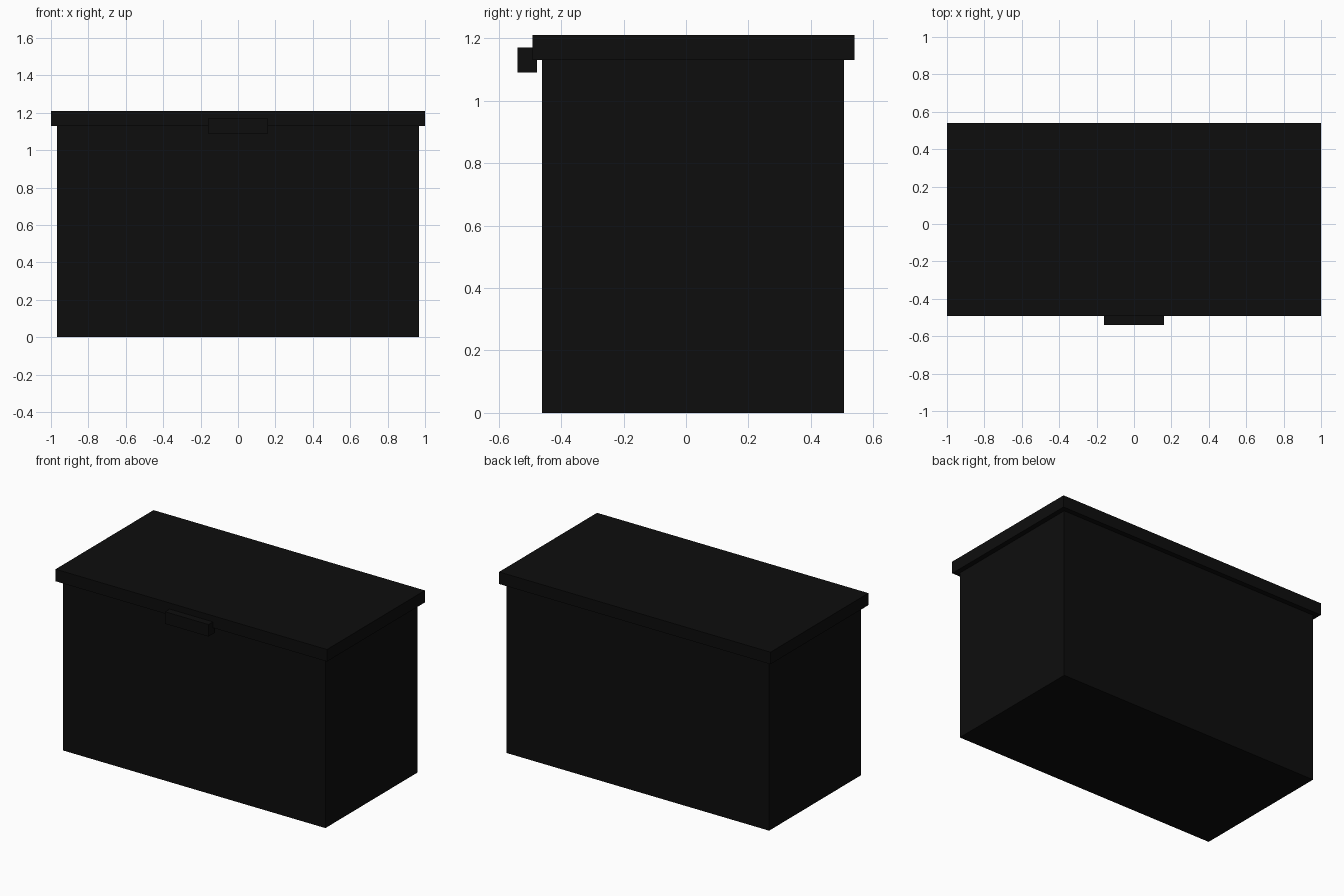
import bpy, bmesh
from mathutils import Vector

if "Cube" in bpy.data.objects:
    bpy.data.objects.remove(bpy.data.objects["Cube"])

black = bpy.data.materials.new("matte black")
black.diffuse_color = (0.004, 0.004, 0.004, 1)
black.use_nodes = True
black.node_tree.nodes["Principled BSDF"].inputs["Base Color"].default_value = black.diffuse_color


def box(name, lo, hi):
    """Axis-aligned box between two corners."""
    lo, hi = Vector(lo), Vector(hi)
    bm = bmesh.new()
    bmesh.ops.create_cube(bm, size=1)
    bmesh.ops.scale(bm, vec=hi - lo, verts=bm.verts)
    bmesh.ops.translate(bm, vec=(lo + hi) / 2, verts=bm.verts)
    mesh = bpy.data.meshes.new(name)
    bm.to_mesh(mesh)
    bm.free()
    mesh.materials.append(black)
    obj = bpy.data.objects.new(name, mesh)
    bpy.context.collection.objects.link(obj)
    return obj


# Chest body
box("chest_body", (-0.967, -0.461, 0), (0.967, 0.506, 1.13))
# Overhanging lid
box("chest_lid", (-1, -0.492, 1.13), (1, 0.539, 1.21))
# Front latch, hanging just clear of the body
box("front_latch", (-0.16, -0.54, 1.09), (0.16, -0.477, 1.17))
